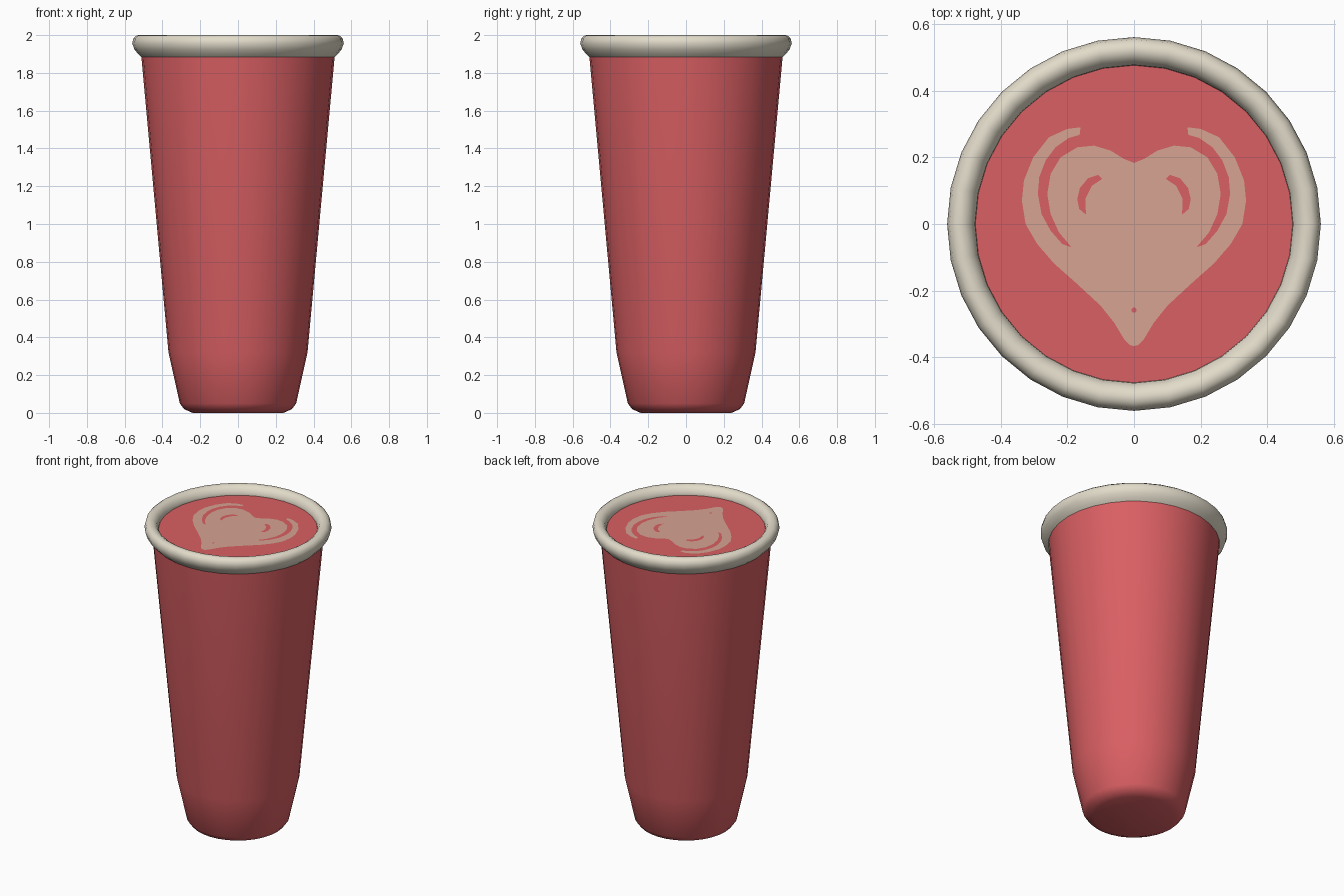
import bpy, bmesh, math

if "Cube" in bpy.data.objects:
    bpy.data.objects.remove(bpy.data.objects["Cube"])

SEG = 32
SURF_Z = 1.945


def material(name, rgb):
    m = bpy.data.materials.new(name)
    m.diffuse_color = (*rgb, 1)
    m.use_nodes = True
    m.node_tree.nodes["Principled BSDF"].inputs["Base Color"].default_value = m.diffuse_color
    return m


RED = material("cup red", (0.70, 0.115, 0.125))
RIM = material("rim cream", (0.76, 0.71, 0.59))
FOAM = material("foam beige", (0.67, 0.37, 0.29))


def finish(name, bm, mat, smooth=None):
    bmesh.ops.recalc_face_normals(bm, faces=bm.faces)
    me = bpy.data.meshes.new(name)
    bm.to_mesh(me)
    bm.free()
    me.materials.append(mat)
    ob = bpy.data.objects.new(name, me)
    bpy.context.collection.objects.link(ob)
    if smooth:
        bpy.ops.object.select_all(action='DESELECT')
        ob.select_set(True)
        bpy.context.view_layer.objects.active = ob
        bpy.ops.object.shade_smooth_by_angle(angle=math.radians(smooth))
    return ob


def lathe(name, profile, mat, closed=False, cap_start=False):
    """Revolve an (r, z) profile around the z axis."""
    bm = bmesh.new()
    rings = []
    for r, z in profile:
        rings.append([bm.verts.new((r * math.cos(2 * math.pi * i / SEG),
                                    r * math.sin(2 * math.pi * i / SEG), z))
                      for i in range(SEG)])
    pairs = list(zip(rings, rings[1:]))
    if closed:
        pairs.append((rings[-1], rings[0]))
    for a, b in pairs:
        for i in range(SEG):
            j = (i + 1) % SEG
            bm.faces.new((a[i], a[j], b[j], b[i]))
    if cap_start:
        bm.faces.new(rings[0])
    return finish(name, bm, mat, 50)


def plate(name, outline, z, mat):
    """Flat painted shape facing up."""
    bm = bmesh.new()
    f = bm.faces.new([bm.verts.new((x, y, z)) for x, y in outline])
    f.normal_update()
    if f.normal.z < 0:
        f.normal_flip()
    bmesh.ops.triangulate(bm, faces=[f])
    me = bpy.data.meshes.new(name)
    bm.to_mesh(me)
    bm.free()
    me.materials.append(mat)
    ob = bpy.data.objects.new(name, me)
    bpy.context.collection.objects.link(ob)


def circle(r, n, cy=0):
    return [(r * math.cos(2 * math.pi * i / n), cy + r * math.sin(2 * math.pi * i / n))
            for i in range(n)]


# Tapered cup wall with rounded foot
lathe("cup_body", [(0.24, 0), (0.285, 0.02), (0.308, 0.05), (0.368, 0.32), (0.513, 1.90)],
      RED, cap_start=True)

# Rolled lip
lathe("cup_rim", [(0.513, 1.885), (0.527, 1.898), (0.549, 1.925), (0.56, 1.957),
                  (0.553, 1.985), (0.535, 1.999), (0.512, 2.0), (0.49, 1.985),
                  (0.477, 1.96), (0.474, 1.93)], RIM, closed=True)

# Drink surface
plate("drink_surface", circle(0.476, SEG), SURF_Z, RED)

# Foam heart with curled outer band: right half, mirrored to the left
half = [(0.03, 0.195), (0.07, 0.22), (0.12, 0.235), (0.17, 0.23), (0.22, 0.2),
        (0.25, 0.15), (0.26, 0.09), (0.25, 0.03), (0.225, -0.025), (0.187, -0.07),
        (0.215, -0.06), (0.25, -0.02), (0.277, 0.03), (0.288, 0.09), (0.284, 0.14),
        (0.265, 0.19), (0.235, 0.23), (0.195, 0.258), (0.163, 0.267), (0.16, 0.29),
        (0.2, 0.285), (0.255, 0.26), (0.302, 0.2), (0.33, 0.13), (0.336, 0.07),
        (0.325, 0.0), (0.29, -0.06), (0.24, -0.118), (0.17, -0.18), (0.1, -0.245),
        (0.06, -0.295), (0.03, -0.345), (0.012, -0.363)]
heart = [(0, 0.183)] + half + [(0, -0.366)] + [(-x, y) for x, y in reversed(half)]
plate("foam_heart", heart, SURF_Z + 0.003, FOAM)

# Red crescents and dot inside the heart
crescent = [(0.096, 0.135), (0.108, 0.147), (0.138, 0.137), (0.162, 0.108), (0.17, 0.075),
            (0.164, 0.045), (0.144, 0.028), (0.146, 0.075), (0.126, 0.115)]
for side, s in (("right", 1), ("left", -1)):
    plate("crescent_" + side, [(s * x, y) for x, y in crescent], SURF_Z + 0.006, RED)
plate("heart_dot", circle(0.008, 10, -0.258), SURF_Z + 0.006, RED)
